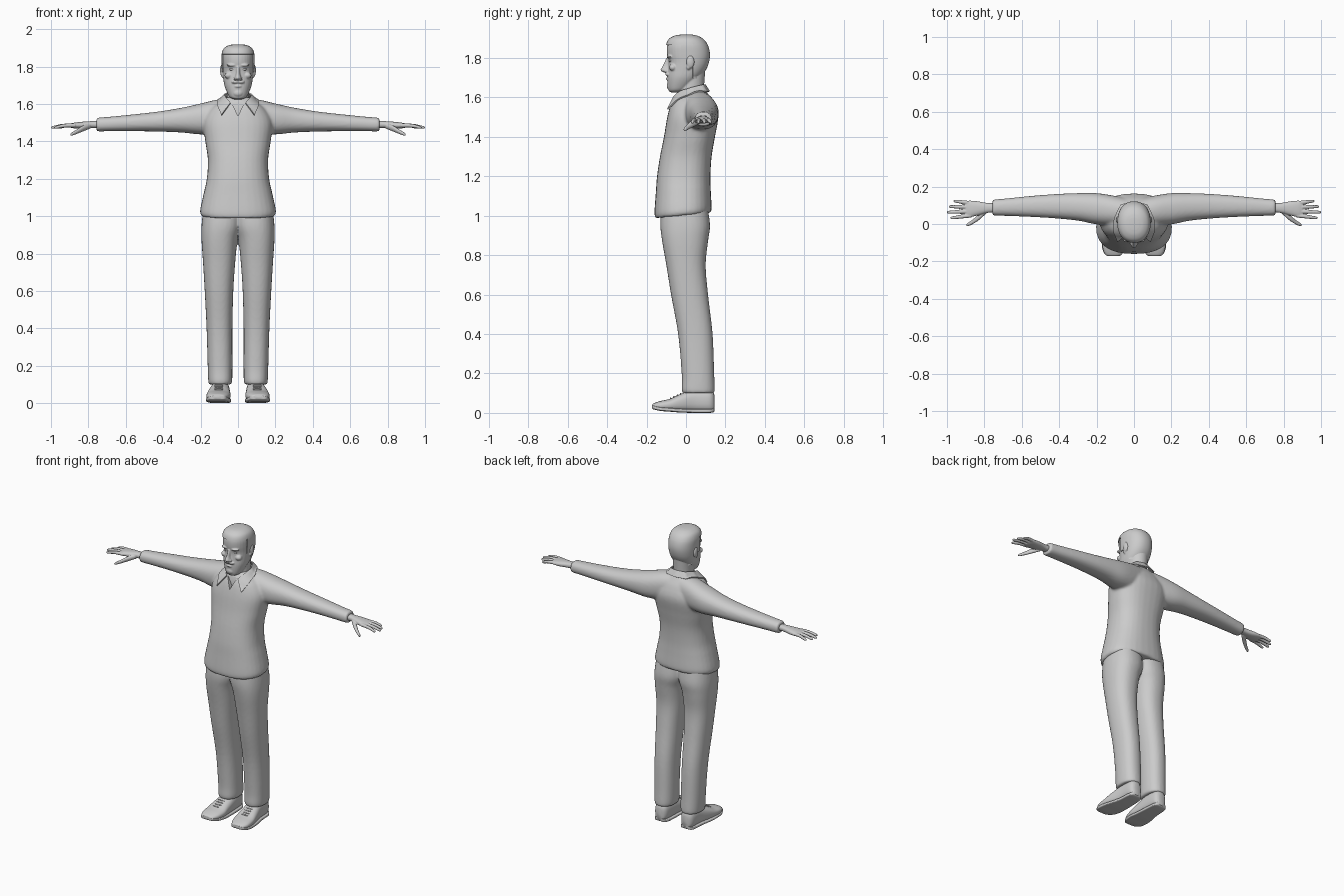
import bpy, bmesh, math
from mathutils import Matrix, Vector

if "Cube" in bpy.data.objects:
    bpy.data.objects.remove(bpy.data.objects["Cube"], do_unlink=True)

GREY = (0.6, 0.6, 0.6, 1)
mat = bpy.data.materials.new("plain grey")
mat.use_nodes = True
mat.diffuse_color = GREY
mat.node_tree.nodes["Principled BSDF"].inputs["Base Color"].default_value = GREY
made = []


def sym(t, w, y0, y1):
    """Ring centred on x = 0."""
    return (t, -w, w, y0, y1)


def dot(x, y, z, r):
    """Round ring for fingers."""
    return (x, y - r, y + r, z - r, z + r)


def loft(bm, axis, rings, n=2.3, seg=32, steps=5, mirror=False):
    """Skin superellipse rings (position, a0, a1, b0, b1) along an axis."""
    a, b = [i for i in range(3) if i != axis]
    pts = [Vector(r) for r in rings]
    pts = [pts[0]] + pts + [pts[-1]]
    dense = []
    for p0, p1, p2, p3 in zip(pts, pts[1:], pts[2:], pts[3:]):
        for s in range(steps):
            t = s / steps
            dense.append(p1 + 0.5 * t * ((p2 - p0) + t * ((2 * p0 - 5 * p1 + 4 * p2 - p3)
                         + t * (3 * p1 - p0 - 3 * p2 + p3))))
    dense.append(pts[-1])
    for side in ((1, -1) if mirror else (1,)):
        loops = []
        for t, a0, a1, b0, b1 in dense:
            loop = []
            for i in range(seg):
                c, s = math.cos(math.tau * i / seg), math.sin(math.tau * i / seg)
                co = Vector((0, 0, 0))
                co[axis] = t
                co[a] = (a0 + a1) / 2 + (a1 - a0) / 2 * math.copysign(abs(c) ** (2 / n), c)
                co[b] = (b0 + b1) / 2 + (b1 - b0) / 2 * math.copysign(abs(s) ** (2 / n), s)
                co.x *= side
                loop.append(bm.verts.new(co))
            loops.append(loop)
        for l0, l1 in zip(loops, loops[1:]):
            for i in range(seg):
                j = (i + 1) % seg
                bm.faces.new((l0[i], l0[j], l1[j], l1[i]))
        bm.faces.new(loops[0])
        bm.faces.new(loops[-1])


def ball(bm, centre, radii):
    """Ellipsoid, repeated on the other side when off centre."""
    for side in ((1, -1) if centre[0] else (1,)):
        place = Matrix.Translation((centre[0] * side, centre[1], centre[2]))
        bmesh.ops.create_uvsphere(bm, u_segments=20, v_segments=12, radius=1,
                                  matrix=place @ Matrix.Diagonal((*radii, 1)))


def finish(bm, name, voxel=0, smooth=3):
    """Turn a bmesh into an object, optionally fused into one skin."""
    bmesh.ops.recalc_face_normals(bm, faces=bm.faces)
    me = bpy.data.meshes.new(name)
    bm.to_mesh(me)
    bm.free()
    me.materials.append(mat)
    ob = bpy.data.objects.new(name, me)
    bpy.context.scene.collection.objects.link(ob)
    made.append(ob)
    if voxel:
        m = ob.modifiers.new("fuse", "REMESH")
        m.mode, m.voxel_size, m.use_smooth_shade = "VOXEL", voxel, True
        m = ob.modifiers.new("soften", "SMOOTH")
        m.factor, m.iterations = 0.5, smooth
    return ob


def apply(ob):
    ob.data = bpy.data.meshes.new_from_object(
        ob.evaluated_get(bpy.context.evaluated_depsgraph_get()))
    ob.modifiers.clear()


# Sweater: body with a tilted hem, and both sleeves
bm = bmesh.new()
loft(bm, 2, [sym(1.003, .195, -.155, .125), sym(1.03, .203, -.16, .13),
             sym(1.12, .184, -.153, .126), sym(1.2, .167, -.147, .124),
             sym(1.3, .161, -.132, .13), sym(1.4, .175, -.112, .147),
             sym(1.5, .185, -.095, .163), sym(1.57, .15, -.076, .143),
             sym(1.61, .1, -.055, .118), sym(1.635, .075, -.035, .1)], n=2.4)
for v in bm.verts:
    v.co.z += .1 * v.co.y * max(0, (1.12 - v.co.z) / .12)
loft(bm, 0, [(0, .0, .13, 1.46, 1.63), (.1, -.01, .15, 1.44, 1.625),
             (.2, -.002, .165, 1.437, 1.602), (.3, .018, .165, 1.447, 1.58),
             (.42, .03, .16, 1.452, 1.56), (.55, .038, .15, 1.454, 1.545),
             (.68, .043, .137, 1.454, 1.532), (.745, .045, .131, 1.453, 1.527),
             (.757, .048, .128, 1.456, 1.524)], mirror=True)
sweater = finish(bm, "sweater", .008, 5)

# Neck opening cut out of the sweater
bm = bmesh.new()
front = [bm.verts.new(p) for p in ((0, -.2, 1.535), (.042, -.2, 1.625), (-.042, -.2, 1.625))]
face = bm.faces.new(front)
out = bmesh.ops.extrude_face_region(bm, geom=[face])
bmesh.ops.translate(bm, vec=(0, .145, 0),
                    verts=[g for g in out["geom"] if isinstance(g, bmesh.types.BMVert)])
cutter = finish(bm, "neck_cutter")
cutter.hide_render = True
cut = sweater.modifiers.new("neck", "BOOLEAN")
cut.operation, cut.object, cut.solver = "DIFFERENCE", cutter, "EXACT"
apply(sweater)
made.remove(cutter)
bpy.data.objects.remove(cutter, do_unlink=True)

# Shirt collar folded over the sweater
top = [(0, .096, 1.665), (.05, .083, 1.663), (.073, .03, 1.65), (.062, -.025, 1.63), (.04, -.06, 1.605)]
low = [(0, .118, 1.63), (.07, .102, 1.628), (.105, .035, 1.615), (.108, -.04, 1.588), (.088, -.094, 1.54)]
bm = bmesh.new()
for side in (1, -1):
    rows = [[bm.verts.new((x * side, y, z)) for x, y, z in row] for row in (top, low)]
    for i in range(len(top) - 1):
        bm.faces.new((rows[0][i], rows[0][i + 1], rows[1][i + 1], rows[1][i]))
bmesh.ops.remove_doubles(bm, verts=bm.verts, dist=.001)
bmesh.ops.subdivide_edges(bm, edges=bm.edges, cuts=5, use_grid_fill=True, smooth=0)
collar = finish(bm, "shirt_collar")
wrap = collar.modifiers.new("rest", "SHRINKWRAP")
wrap.target, wrap.wrap_mode, wrap.offset = sweater, "OUTSIDE", .005
thick = collar.modifiers.new("cloth", "SOLIDIFY")
thick.thickness, thick.offset = .007, 0

# Trousers
bm = bmesh.new()
loft(bm, 2, [(.1, .037, .155, -.016, .142), (.12, .031, .159, -.022, .146),
             (.2, .03, .162, -.022, .143), (.4, .03, .168, -.04, .135),
             (.6, .025, .178, -.076, .112), (.75, .015, .187, -.1, .1),
             (.87, .002, .195, -.121, .112), (.95, -.02, .195, -.13, .122),
             (1.04, -.02, .185, -.125, .11)], mirror=True)
finish(bm, "trousers", .008, 4)

# Shoes with soles and laces
shoe = [(-.172, .09, .13, .024, .038), (-.165, .07, .15, .02, .048), (-.13, .05, .167, .012, .06),
        (-.08, .04, .168, .008, .072), (-.03, .042, .16, .004, .095), (.04, .045, .145, .002, .12),
        (.11, .05, .14, .002, .12), (.135, .06, .13, .004, .11), (.144, .075, .115, .01, .09)]
bm = bmesh.new()
loft(bm, 1, shoe, n=2.5, mirror=True)
finish(bm, "shoes")
bm = bmesh.new()
loft(bm, 1, [(y, x0 - .003, x1 + .003, z0 - .002, z0 + .018) for y, x0, x1, z0, z1 in shoe],
     n=5, mirror=True)
finish(bm, "soles")
bm = bmesh.new()
for i in range(4):
    ball(bm, (.103, -.078 + .017 * i, .073 + .0075 * i), (.024, .004, .005))
finish(bm, "laces")

# Hands: palm, four fingers and thumb
bm = bmesh.new()
loft(bm, 0, [(.72, .062, .112, 1.47, 1.51), (.78, .06, .112, 1.471, 1.508),
             (.84, .045, .122, 1.468, 1.504), (.88, .036, .125, 1.47, 1.499),
             (.902, .04, .122, 1.475, 1.493)], mirror=True)
for y0, y1, tip in ((.112, .122, .965), (.09, .093, .99), (.067, .063, 1.0), (.045, .033, .982)):
    loft(bm, 0, [dot(.87, y0, 1.485, .0105), dot((.87 + tip) / 2, (y0 + y1) / 2, 1.484, .01),
                 dot(tip - .012, y1, 1.475, .008), dot(tip - .003, y1, 1.474, .005),
                 dot(tip, y1, 1.473, .002)], n=2, seg=16, mirror=True)
loft(bm, 0, [dot(.79, .07, 1.482, .014), dot(.83, .036, 1.468, .016), dot(.865, .01, 1.45, .012),
             dot(.888, -.003, 1.439, .009), dot(.897, -.008, 1.435, .004)], n=2, seg=16, mirror=True)
finish(bm, "hands", .0032, 2)

# Head: skull, neck and facial features fused together
skull = [sym(1.626, .024, -.08, -.03), sym(1.636, .044, -.088, .0), sym(1.66, .058, -.093, .03),
         sym(1.7, .073, -.095, .072), sym(1.74, .079, -.092, .1), sym(1.78, .082, -.09, .114),
         sym(1.82, .084, -.097, .117), sym(1.86, .083, -.096, .107), sym(1.89, .072, -.083, .086),
         sym(1.907, .048, -.056, .056), sym(1.913, .022, -.026, .03)]
bm = bmesh.new()
loft(bm, 2, skull, n=2.2)
loft(bm, 2, [sym(1.52, .066, -.045, .09), sym(1.6, .06, -.045, .09), sym(1.66, .058, -.038, .092),
             sym(1.74, .06, -.03, .098)], n=2)
loft(bm, 2, [sym(1.727, .013, -.114, -.07), sym(1.738, .018, -.129, -.07),
             sym(1.762, .011, -.117, -.07), sym(1.8, .009, -.1, -.07)], n=2, seg=20)
for centre, radii in (((.033, -.081, 1.807), (.028, .018, .008)), ((.05, -.066, 1.752), (.022, .02, .018)),
                      ((.014, -.092, 1.717), (.022, .014, .008)), ((0, -.092, 1.694), (.02, .011, .006)),
                      ((0, -.083, 1.658), (.026, .015, .02)), ((.014, -.1, 1.735), (.009, .013, .008)),
                      ((.086, .022, 1.78), (.01, .02, .032)), ((.083, .012, 1.755), (.008, .01, .014))):
    ball(bm, centre, radii)
finish(bm, "head", .004, 2)

# Eyes
bm = bmesh.new()
ball(bm, (.032, -.077, 1.785), (.014, .01, .007))
finish(bm, "eyes")

# Short hair: a shell over the crown, back and sideburns
bm = bmesh.new()
loft(bm, 2, [sym(t + .005, w + .005, y0 - .005, y1 + .004) for t, w, y0, y1 in
             [(r[0], r[2], r[3], r[4]) for r in skull]], n=2.2, seg=48)
for co, no in (((0, 0, 1.866), (0, 0, 1)), ((0, -.025, 0), (0, 1, 0)), ((0, 0, 1.77), (0, 0, 1)),
               ((0, .035, 0), (0, 1, 0)), ((0, 0, 1.705), (0, 0, 1))):
    bmesh.ops.bisect_plane(bm, geom=bm.verts[:] + bm.edges[:] + bm.faces[:], plane_co=co, plane_no=no)
bald = []
for f in bm.faces:
    c = f.calc_center_median()
    line = 1.866 if c.y < -.025 else 1.77 if c.y < .035 else 1.705
    if c.z < line:
        bald.append(f)
bmesh.ops.delete(bm, geom=bald, context="FACES")
hair = finish(bm, "hair")
thick = hair.modifiers.new("depth", "SOLIDIFY")
thick.thickness, thick.offset = .008, -1

# Smooth shading with sharp edges kept
for ob in made:
    if ob.modifiers:
        apply(ob)
    ob.select_set(True)
bpy.context.view_layer.objects.active = sweater
bpy.ops.object.shade_smooth_by_angle(angle=math.radians(45))
